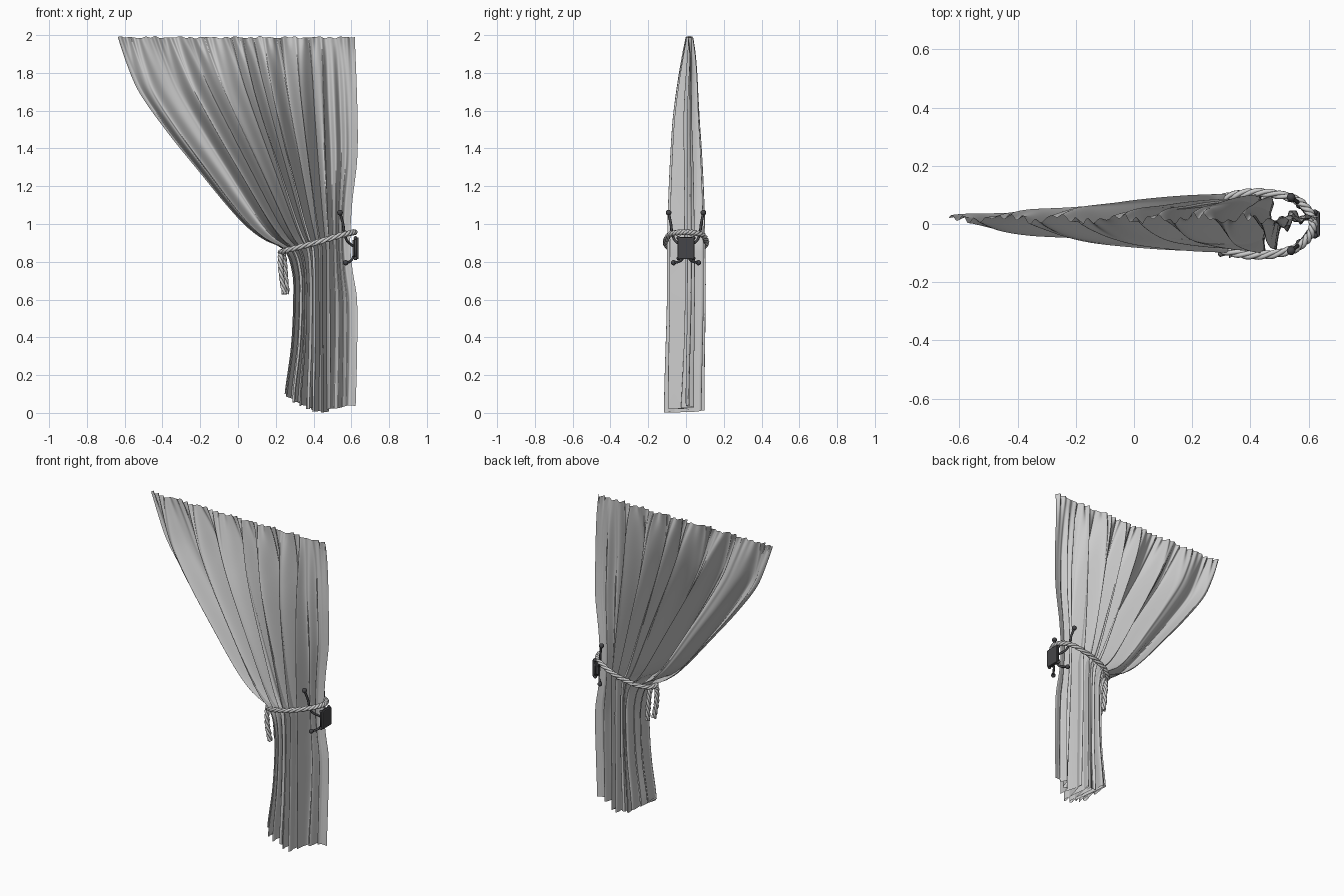
import bpy, math, random
from mathutils import Vector

if "Cube" in bpy.data.objects:
    bpy.data.objects.remove(bpy.data.objects["Cube"])

random.seed(4)
TAU = 2 * math.pi


def curve_at(pts, t):
    """Smooth value through (t, value) pairs sorted by t."""
    t = max(pts[0][0], min(pts[-1][0], t))
    i = 0
    while i < len(pts) - 2 and t > pts[i + 1][0]:
        i += 1

    def slope(k):
        a, b = pts[max(k - 1, 0)], pts[min(k + 1, len(pts) - 1)]
        return (b[1] - a[1]) / (b[0] - a[0])
    (t0, a), (t1, b) = pts[i], pts[i + 1]
    h = t1 - t0
    s = (t - t0) / h
    return ((2*s**3 - 3*s*s + 1)*a + (s**3 - 2*s*s + s)*h*slope(i)
            + (3*s*s - 2*s**3)*b + (s**3 - s*s)*h*slope(i + 1))


def smooth(a, b, t):
    t = max(0, min(1, (t - a) / (b - a)))
    return t * t * (3 - 2 * t)


def spline_path(pts, n):
    """Resample a path through 3D points."""
    tracks = [[(i, p[k]) for i, p in enumerate(pts)] for k in range(3)]
    return [Vector([curve_at(tr, (len(pts) - 1) * j / n) for tr in tracks])
            for j in range(n + 1)]


def tube(name, paths, radius, cyclic=False, sides=2):
    cu = bpy.data.curves.new(name, 'CURVE')
    cu.dimensions = '3D'
    cu.bevel_depth = radius
    cu.bevel_resolution = sides
    cu.use_fill_caps = True
    for path in paths:
        sp = cu.splines.new('POLY')
        sp.points.add(len(path) - 1)
        for q, p in zip(sp.points, path):
            q.co = (*p, 1)
        sp.use_cyclic_u = cyclic
        sp.use_smooth = True
    ob = bpy.data.objects.new(name, cu)
    bpy.context.collection.objects.link(ob)
    return ob


def rope(name, path, up, turns, cyclic=False):
    """Three strands twisted round a path."""
    n = len(path)
    strands = []
    for k in range(3):
        strand = []
        for i, p in enumerate(path):
            a, b = (path[i - 1], path[(i + 1) % n]) if cyclic else \
                (path[max(i - 1, 0)], path[min(i + 1, n - 1)])
            tan = (b - a).normalized()
            side = tan.cross(up).normalized()
            top = side.cross(tan)
            ang = TAU * (turns * i / n + k / 3)
            strand.append(p + 0.0075 * (side * math.cos(ang) + top * math.sin(ang)))
        strands.append(strand)
    return tube(name, strands, 0.0085, cyclic, 1)


def ball(name, loc, r):
    bpy.ops.mesh.primitive_uv_sphere_add(segments=16, ring_count=10, radius=r, location=loc)
    bpy.context.object.name = name
    bpy.ops.object.shade_smooth()
    bpy.context.object.data.materials.append(dark)


def box(name, loc, size, bevel, mat):
    bpy.ops.mesh.primitive_cube_add(size=1, location=loc)
    ob = bpy.context.object
    ob.name = name
    ob.scale = size
    bpy.ops.object.transform_apply(location=False, rotation=False)
    m = ob.modifiers.new("bevel", 'BEVEL')
    m.width = bevel
    m.segments = 2
    ob.data.materials.append(mat)
    return ob


# Curtain: profile curves
left_edge = [(0, .245), (.1, .247), (.35, .28), (.6, .292), (.75, .285), (.87, .235),
             (.92, .13), (1.02, .01), (1.3, -.225), (1.5, -.385), (1.7, -.525), (1.85, -.59), (2, -.64)]
right_edge = [(0, .622), (.3, .63), (.6, .63), (.76, .606), (.9, .594),
              (1.1, .603), (1.35, .63), (1.6, .63), (2, .615)]
depth = [(0, .105), (.5, .1), (.9, .098), (1.2, .09), (1.5, .074), (1.75, .052), (1.9, .03), (2, .006)]
gather = [(0, .235), (.5, .365), (.8, .465), (.9, .515), (1, .6)]
bottom = [(0, .1), (.25, .06), (.6, .015), (.8, .008), (.9, .03), (1, .035)]
FOLDS, NU, NV = 7.5, 480, 84
jit = [random.uniform(0, TAU) for _ in range(4)]

verts, faces = [], []
for j in range(NV + 1):
    for i in range(NU + 1):
        u, v = i / NU, j / NV
        z0 = curve_at(bottom, u) + .006 * math.sin(TAU * FOLDS * u)
        z1 = 1.988 + .005 * math.sin(37 * u + jit[0]) * math.sin(91 * u) + .002 * math.sin(170 * u)
        z = z0 + (z1 - z0) * v
        le, re = curve_at(left_edge, z), curve_at(right_edge, z)
        # inner folds run straighter to the waist than the left edge
        s = min(1, (le + .64) / .875) if z > .87 else 1
        straight = max(0, min(1, (2 - z) / 1.12))
        s += .6 * (straight - s) * smooth(0, .4, u)
        x = (-.64 + 1.255 * u) * (1 - s) + curve_at(gather, u) * s
        x += (re - .612 + .012 * s) * smooth(.84, 1, u)
        if z < .87:
            x += (le - .235) * (1 - smooth(0, .8, u))
        # big folds, flattened on the crests and leaning over
        ph = TAU * (FOLDS * u + .22 * math.sin(9 * u + jit[1]) + .12 * math.sin(23 * u)) \
            + .35 * math.sin(2.2 * z + 7 * u)
        d = curve_at(depth, z)
        low = (1 - .7 * smooth(.82, .91, u)) * (.5 + .5 * smooth(0, .2, u))
        size = low * (.92 + .08 * math.sin(17 * u + jit[2]))
        y = d * size * math.tanh(1.5 * math.sin(ph)) / .905
        x += (.011 * math.sin(2 * ph) + .006 * math.sin(ph)) * low * min(1, d / .06) \
            * smooth(0, .06, u) * (1 - smooth(.93, 1, u))
        y += .06 * d * math.sin(2.7 * ph + jit[3] + z)
        # narrow folds beside the plain right panel
        y += .28 * d * math.sin(TAU * 24 * u) * smooth(.8, .86, u) * (1 - smooth(.92, .97, u))
        # fine gathers under the heading, and the lean of the whole cloth
        y += (.009 + .004 * math.sin(40 * u)) * math.sin(TAU * 30 * u + 1.5 * math.sin(11 * u)) \
            * math.exp(-(2 - z) / .12)
        y += .018 * smooth(1.5, 2, z) - .012 * (1 - smooth(0, .7, z))
        verts.append((x, y, z))
row = NU + 1
for j in range(NV):
    for i in range(NU):
        a = j * row + i
        faces.append((a, a + 1, a + row + 1, a + row))
me = bpy.data.meshes.new("curtain")
me.from_pydata(verts, [], faces)
me.shade_smooth()
curtain = bpy.data.objects.new("curtain", me)
bpy.context.collection.objects.link(curtain)

# Rope tieback loop and two hanging tails
half = [(.618, 0, .957), (.6, .045, .954), (.55, .086, .943), (.45, .107, .912),
        (.35, .1, .885), (.265, .068, .862), (.226, 0, .85)]
loop = spline_path(half + [(x, -y, z) for x, y, z in half[-2::-1]], 300)[:-1]
rope("tieback_rope", loop, Vector((0, 0, 1)), 10, True)
for sgn in (-1, 1):
    tail = spline_path([(.232, .004 * sgn, .855), (.234 + .008 * sgn, .024 * sgn, .82),
                        (.24 + .01 * sgn, .027 * sgn, .73), (.252 + .006 * sgn, .024 * sgn, .63)], 60)
    rope("rope_tail", tail, Vector((1, 0, 0)), 2.5)

# Wall plate with raised panel, rim and corner knobs
dark = bpy.data.materials.new("dark_metal")
dark.diffuse_color = (.06, .06, .065, 1)
dark.use_nodes = True
dark.node_tree.nodes["Principled BSDF"].inputs["Base Color"].default_value = dark.diffuse_color
box("wall_plate", (.632, 0, .872), (.014, .088, .115), .005, dark)
box("plate_panel", (.618, 0, .872), (.026, .06, .09), .008, dark)
rim = [Vector((.622, .04 * a, .872 + .054 * b)) for a, b in ((-1, -1), (1, -1), (1, 1), (-1, 1))]
tube("plate_rim", [rim], .006, True).data.materials.append(dark)
for p in rim:
    ball("corner_knob", p, .01)

# Mirrored hooks: tall upper arm, short lower peg, ball ends
for sgn in (-1, 1):
    upper = [(.625, .015, .875), (.6, .03, .89), (.575, .06, .915), (.563, .074, .955),
             (.556, .08, 1.0), (.54, .092, 1.06)]
    lower = [(.62, .012, .85), (.605, .02, .815), (.59, .04, .8), (.57, .066, .795)]
    for name, pts, r in (("upper_hook", upper, .015), ("lower_hook", lower, .014)):
        path = spline_path([(x, sgn * y, z) for x, y, z in pts], 28)
        tube(name, [path], .007).data.materials.append(dark)
        ball(name + "_ball", path[-1], r)
